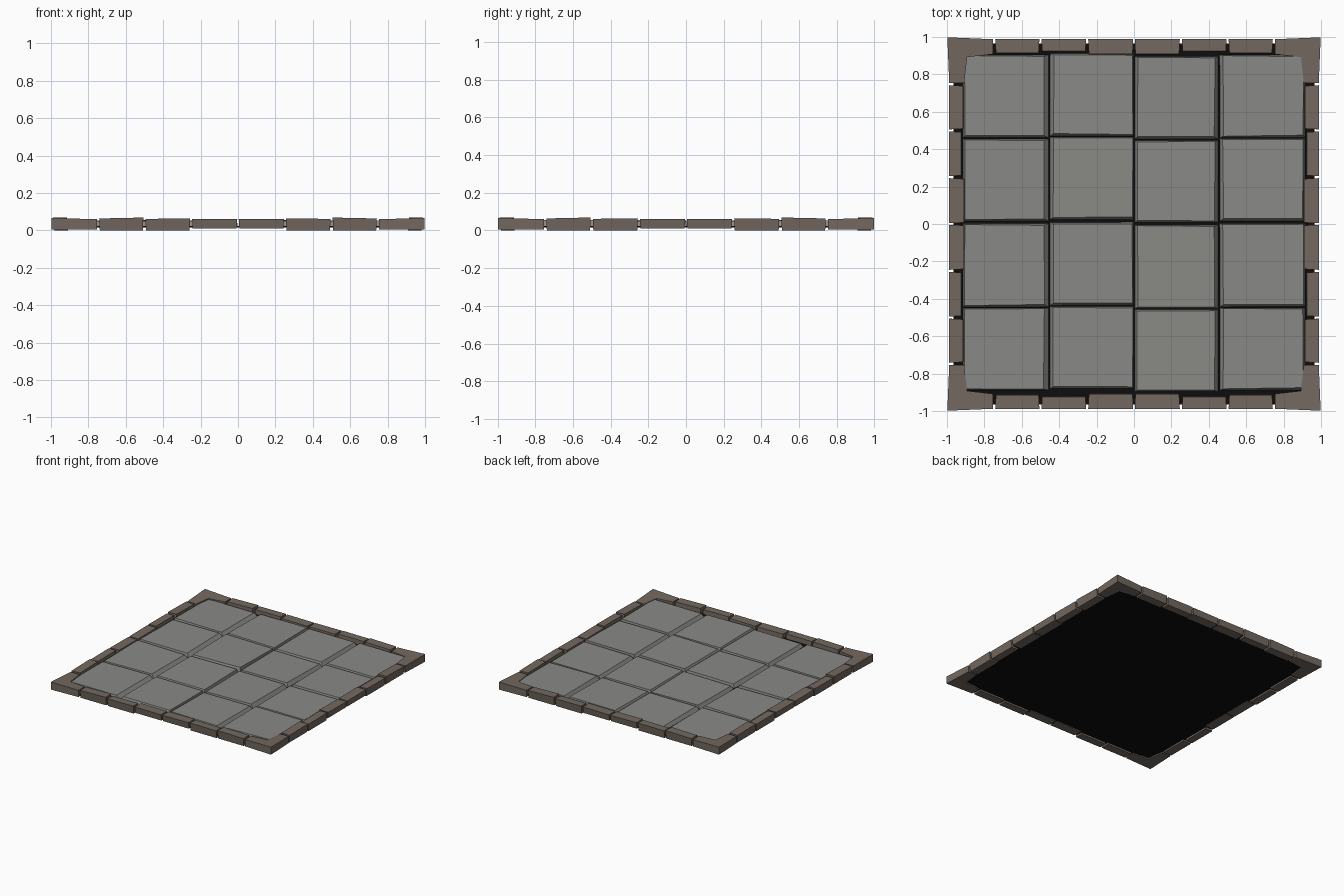
import bpy, bmesh, math, random
from mathutils import Matrix

if "Cube" in bpy.data.objects:
    bpy.data.objects.remove(bpy.data.objects["Cube"])

random.seed(4)


def material(name, rgb):
    m = bpy.data.materials.new(name)
    m.diffuse_color = (*rgb, 1)
    m.use_nodes = True
    m.node_tree.nodes["Principled BSDF"].inputs["Base Color"].default_value = m.diffuse_color
    return m


STONE = material("grey_stone", (0.25, 0.25, 0.24))
BRICK = material("brown_brick", (0.17, 0.14, 0.115))
DARK = material("dark_mortar", (0.004, 0.004, 0.004))


def loft(name, bottom, top, mat, turn=0.0):
    """Solid between two matching rings of points, turned about z."""
    bm = bmesh.new()
    lo = [bm.verts.new(p) for p in bottom]
    hi = [bm.verts.new(p) for p in top]
    bm.faces.new(lo[::-1])
    bm.faces.new(hi)
    n = len(lo)
    for i in range(n):
        j = (i + 1) % n
        bm.faces.new((lo[i], lo[j], hi[j], hi[i]))
    bmesh.ops.recalc_face_normals(bm, faces=bm.faces)
    bm.transform(Matrix.Rotation(turn, 4, 'Z'))
    me = bpy.data.meshes.new(name)
    bm.to_mesh(me)
    bm.free()
    me.materials.append(mat)
    ob = bpy.data.objects.new(name, me)
    bpy.context.collection.objects.link(ob)
    return ob


def rect(x0, x1, y0, y1, z):
    return [(x0, y0, z), (x1, y0, z), (x1, y1, z), (x0, y1, z)]


# Mortar bed
loft("mortar_bed", rect(-.965, .965, -.965, .965, .015),
     rect(-.965, .965, -.965, .965, .025), DARK)

# Paving slabs: sloped sides, slightly uneven tops
columns = [(-.915, -.452, .01, .03), (-.452, -.002, .022, .006),
           (.002, .453, .018, .022), (.455, .915, .022, .012)]
rows = [(-.89, -.447), (-.445, .003), (.015, .457), (.46, .905)]
for c, (x0, x1, left, right) in enumerate(columns):
    shift = (0, .008, -.008, 0)[c]
    for r, (y0, y1) in enumerate(rows):
        j = lambda s: random.uniform(-s, s)
        ya, yb = y0 + shift, y1 + shift
        bottom = rect(x0, x1, ya, yb, .02)
        top = [(x + j(.003), y + j(.004), .052 + j(.004)) for x, y, _ in
               rect(x0 + left, x1 - right, ya + .012, yb - .008, 0)]
        loft(f"paving_slab_{c}_{r}", bottom, top, STONE)

# Border bricks for one side:
# near-end x, far-end x, inner y, bottom z, top z near, top z far
bricks = [(.004, .245, .905, .010, .060, .062),
          (.256, .495, .920, .000, .064, .062),
          (.506, .742, .910, .001, .069, .064)]
for side in range(4):
    turn = side * math.pi / 2
    for k, (xa, xb, yi, z0, za, zb) in enumerate(bricks):
        for s in (-1, 1):
            bottom = [(s * (xa + .003), -.982, z0), (s * (xb - .003), -.982, z0),
                      (s * (xb - .003), -yi, z0), (s * (xa + .003), -yi, z0)]
            top = [(s * xa, -.989, za), (s * xb, -.989, zb),
                   (s * (xb - .004), -yi - .004, zb), (s * (xa + .004), -yi - .004, za)]
            loft(f"border_brick_{side}_{k}_{'l' if s < 0 else 'r'}",
                 bottom, top, BRICK, turn)

    # L-shaped corner stone, rising towards its outer corner
    ring = [(.755, -.988), (.998, -.998), (.988, -.755),
            (.908, -.755), (.892, -.892), (.755, -.908)]
    heights = [.060, .067, .060, .060, .058, .060]
    loft(f"corner_stone_{side}", [(x, y, .005) for x, y in ring],
         [(x, y, z) for (x, y), z in zip(ring, heights)], BRICK, turn)
